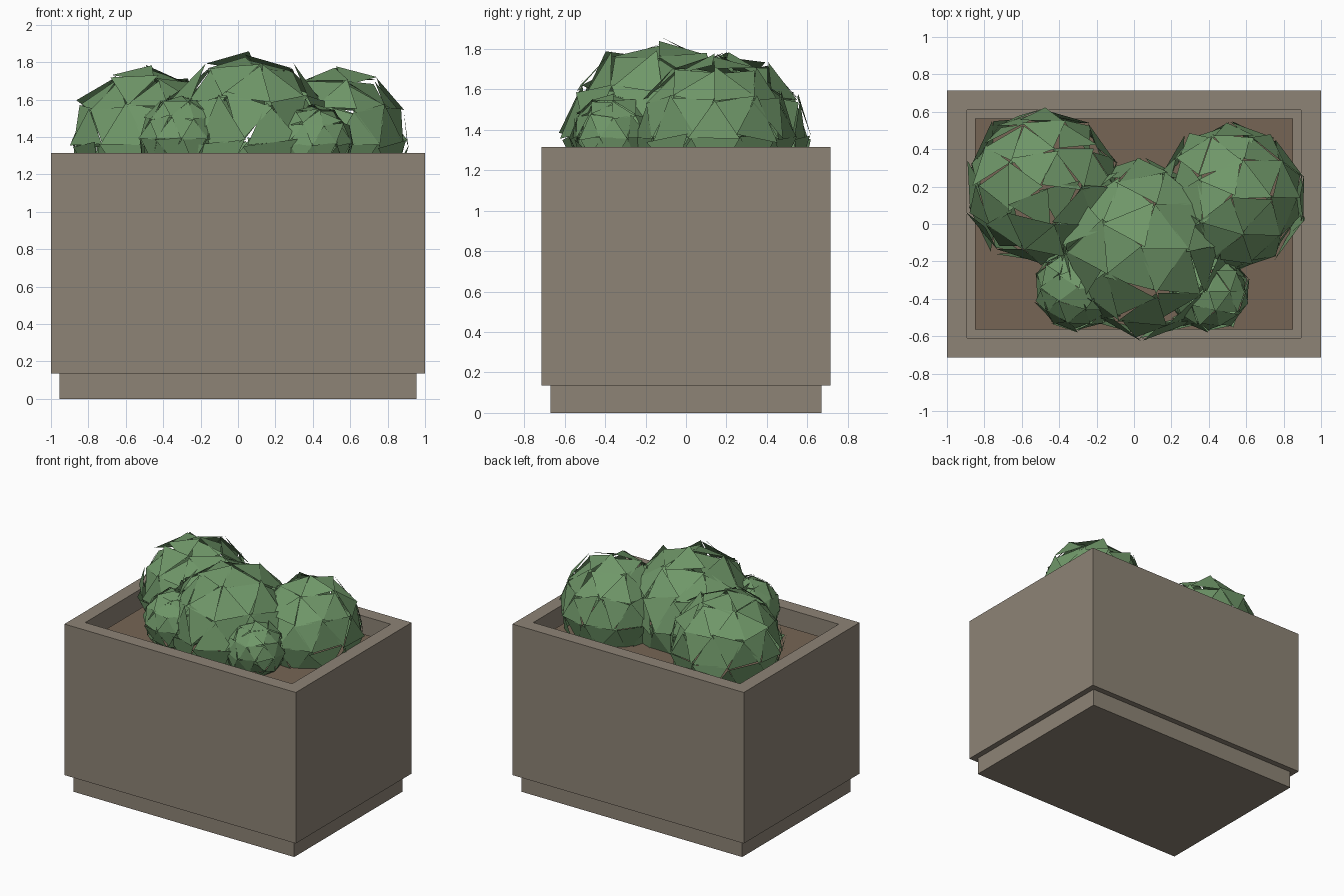
import bpy, bmesh, math, random
from mathutils import Vector, Matrix

if "Cube" in bpy.data.objects:
    bpy.data.objects.remove(bpy.data.objects["Cube"])

random.seed(7)


def material(name, color):
    m = bpy.data.materials.new(name)
    m.diffuse_color = (*color, 1)
    m.use_nodes = True
    m.node_tree.nodes["Principled BSDF"].inputs["Base Color"].default_value = m.diffuse_color
    return m


stone = material("stone", (0.27, 0.23, 0.18))
earth = material("earth", (0.18, 0.13, 0.09))
leaf = material("leaf", (0.16, 0.31, 0.14))


def finish(bm, name, mat):
    me = bpy.data.meshes.new(name)
    bm.to_mesh(me)
    bm.free()
    me.materials.append(mat)
    ob = bpy.data.objects.new(name, me)
    bpy.context.collection.objects.link(ob)
    return ob


def box(bm, hx, hy, z0, z1):
    m = Matrix.Translation((0, 0, (z0 + z1) / 2)) @ Matrix.Diagonal((2 * hx, 2 * hy, z1 - z0, 1))
    bmesh.ops.create_cube(bm, size=1, matrix=m)


# Plinth under the planter
bm = bmesh.new()
box(bm, 0.955, 0.67, 0, 0.14)
finish(bm, "plinth", stone)

# Planter box: inset the top face and push it down to make the hollow
bm = bmesh.new()
box(bm, 1.0, 0.715, 0.135, 1.315)
top = max(bm.faces, key=lambda f: f.calc_center_median().z)
bmesh.ops.inset_individual(bm, faces=[top], thickness=0.15)
down = bmesh.ops.extrude_discrete_faces(bm, faces=[top])["faces"][0]
bmesh.ops.translate(bm, verts=down.verts, vec=(0, 0, -0.2))
finish(bm, "planter_box", stone)

# Soil
bm = bmesh.new()
box(bm, 0.85, 0.565, 1.115, 1.2)
finish(bm, "soil", earth)


# Shrub clumps: icosphere split into loose, slightly tilted leaf triangles
def clump(name, center, radius):
    bm = bmesh.new()
    bmesh.ops.create_icosphere(bm, subdivisions=2, radius=radius)
    bmesh.ops.split_edges(bm, edges=bm.edges[:])
    for f in bm.faces:
        c = f.calc_center_median()
        axis = Vector([random.uniform(-1, 1) for _ in range(3)]).normalized()
        turn = Matrix.Rotation(math.radians(random.uniform(-15, 15)), 3, axis)
        out = c.normalized() * radius * random.uniform(-0.02, 0.06)
        for v in f.verts:
            v.co = c + out + turn @ (v.co - c) * 1.08
    bmesh.ops.translate(bm, verts=bm.verts, vec=center)
    finish(bm, name, leaf)


clump("shrub_middle", (0.04, -0.13, 1.37), 0.455)
clump("shrub_left", (-0.49, 0.2, 1.36), 0.40)
clump("shrub_right", (0.52, 0.14, 1.36), 0.385)
clump("shrub_small_left", (-0.30, -0.34, 1.39), 0.225)
clump("shrub_small_right", (0.40, -0.36, 1.36), 0.21)
